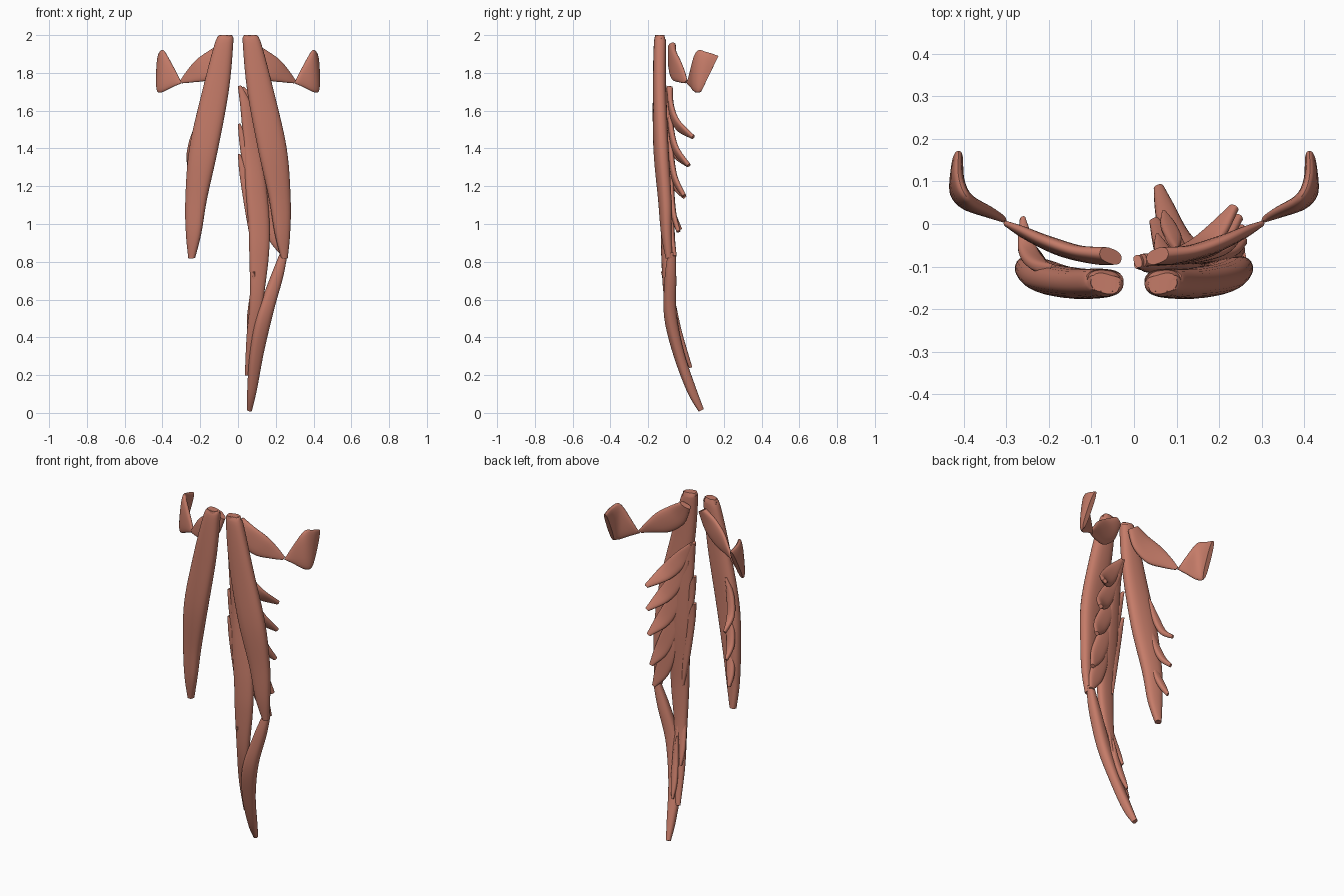
import bpy, bmesh, math
from mathutils import Vector

mat = bpy.data.materials.new("muscle_red")
mat.diffuse_color = (0.56, 0.20, 0.14, 1)
SIDES, STEPS = 24, 6


def spline(rows):
    """Catmull-Rom through rows of numbers."""
    pts = [rows[0]] + list(rows) + [rows[-1]]
    out = []
    for i in range(1, len(pts) - 2):
        for s in range(STEPS):
            t = s / STEPS
            out.append([0.5 * (2 * q + (r - p) * t + (2 * p - 5 * q + 4 * r - w) * t * t
                               + (3 * q - p - 3 * r + w) * t ** 3)
                        for p, q, r, w in zip(*pts[i - 1:i + 3])])
    return out + [list(rows[-1])]


def squarish(v):
    return math.copysign(abs(v) ** 0.8, v)


def strip(name, rows, side=1):
    """Loft a rounded flat section between two edges; row = edge a, edge b, thickness."""
    rows = spline(rows)
    mids = [(Vector(r[:3]) + Vector(r[3:6])) / 2 for r in rows]
    bm = bmesh.new()
    rings = []
    for i, r in enumerate(rows):
        half = (Vector(r[3:6]) - Vector(r[:3])) / 2
        tan = mids[min(i + 1, len(mids) - 1)] - mids[max(i - 1, 0)]
        nrm = half.cross(tan).normalized() * r[6] / 2
        ring = []
        for k in range(SIDES):
            a = 2 * math.pi * k / SIDES
            p = mids[i] + half * squarish(math.cos(a)) + nrm * squarish(math.sin(a))
            ring.append(bm.verts.new((p.x * side, p.y, min(max(p.z, 0), 2))))
        rings.append(ring)
    for r0, r1 in zip(rings, rings[1:]):
        for k in range(SIDES):
            n = (k + 1) % SIDES
            bm.faces.new((r0[k], r0[n], r1[n], r1[k]))
    bm.faces.new(rings[0])
    bm.faces.new(rings[-1])
    bmesh.ops.recalc_face_normals(bm, faces=bm.faces)
    me = bpy.data.meshes.new(name)
    bm.to_mesh(me)
    bm.free()
    me.shade_smooth()
    me.set_sharp_from_angle(angle=math.radians(40))
    me.materials.append(mat)
    ob = bpy.data.objects.new(name, me)
    bpy.context.collection.objects.link(ob)


def slip(name, path, width, side=1, thick=0.03):
    """Narrow muscle slip along a path, widest in the middle."""
    pts = [Vector(p) for p in path]
    d = pts[-1] - pts[0]
    across = Vector((-d.z, 0, d.x)).normalized()
    rows = []
    for i, p in enumerate(pts):
        w = width * (0.25 + 0.75 * math.sin(math.pi * i / (len(pts) - 1))) / 2
        rows.append((*(p - across * w), *(p + across * w), thick if i < len(pts) - 1 else thick * 0.7))
    strip(name, rows, side)


for side, tag in ((1, "right"), (-1, "left")):
    # long outer back muscle
    strip("long_muscle_" + tag, [
        (.03, -.135, 1.985, .105, -.13, 1.985, .05),
        (.025, -.14, 1.96, .125, -.135, 1.95, .065),
        (.048, -.145, 1.71, .188, -.135, 1.71, .07),
        (.105, -.145, 1.4, .258, -.12, 1.4, .075),
        (.165, -.125, 1.13, .278, -.10, 1.13, .065),
        (.195, -.115, .95, .275, -.095, .95, .05),
        (.228, -.095, .82, .262, -.085, .82, .035)], side)
    # raised top end of the long muscle
    strip("long_muscle_end_" + tag, [
        (.035, -.15, 2.0, .10, -.13, 2.0, .045),
        (.03, -.14, 1.97, .115, -.135, 1.96, .06),
        (.03, -.14, 1.9, .13, -.135, 1.9, .06)], side)
    # upper rib muscle behind it
    strip("upper_rib_muscle_" + tag, [
        (.03, -.085, 1.93, .08, -.065, 1.96, .035),
        (.07, -.085, 1.83, .15, -.06, 1.92, .035),
        (.15, -.07, 1.765, .22, -.035, 1.87, .035),
        (.24, -.035, 1.75, .27, -.01, 1.81, .025),
        (.295, -.005, 1.745, .305, .005, 1.76, .012)], side)
    # fan-shaped outer piece
    strip("outer_fan_" + tag, [
        (.30, .005, 1.745, .305, .015, 1.76, .012),
        (.345, .025, 1.725, .335, .03, 1.82, .025),
        (.395, .045, 1.70, .39, .06, 1.915, .035),
        (.418, .062, 1.695, .412, .11, 1.91, .035),
        (.422, .08, 1.70, .412, .172, 1.89, .028)], side)

# inner long muscle, right side only
strip("inner_long_muscle", [
    (.0, -.09, 1.73, .018, -.085, 1.73, .03),
    (.015, -.10, 1.6, .075, -.085, 1.62, .04),
    (.03, -.10, 1.4, .12, -.08, 1.4, .045),
    (.038, -.105, 1.2, .15, -.085, 1.2, .055),
    (.055, -.11, 1.0, .167, -.095, 1.0, .055),
    (.06, -.11, .83, .163, -.10, .83, .05),
    (.063, -.095, .6, .135, -.09, .6, .045),
    (.045, -.05, .4, .11, -.05, .4, .04),
    (.037, .0, .2, .06, .01, .2, .02)])

# lower tapering muscle
strip("lower_muscle", [
    (.225, -.08, .85, .262, -.07, .85, .04),
    (.165, -.09, .7, .238, -.075, .72, .06),
    (.095, -.09, .5, .185, -.075, .53, .065),
    (.062, -.045, .3, .135, -.03, .32, .055),
    (.05, .025, .12, .098, .035, .12, .05),
    (.048, .075, .015, .072, .085, .015, .03)])

# slips sweeping outward to the ribs, right side
for i, (rx, rz, tx, ty, tz) in enumerate([
        (.02, 1.72, .235, .038, 1.46), (.04, 1.62, .245, .015, 1.31),
        (.06, 1.5, .252, -.01, 1.15), (.09, 1.36, .255, -.04, .96),
        (.12, 1.2, .25, -.06, .83)]):
    dx, dz = tx - rx, tz - rz
    slip(f"rib_slip_right_{i}", [
        (rx, -.085, rz), (rx + dx * .33, -.078, rz + dz * .4),
        (rx + dx * .68, -.055 + ty * .3, rz + dz * .75), (tx, ty, tz)], .095)

# short hooks along the outer edge, left side
for i, (ty, tz) in enumerate([(.012, 1.31), (-.005, 1.14), (-.03, .97)]):
    slip(f"rib_hook_left_{i}", [
        (.19 + .01 * i, -.11, tz + .26), (.225, -.095, tz + .16),
        (.25, -.06, tz + .06), (.262, ty, tz)], .05, -1)

# pointed tongues on the inner edge
for i, z in enumerate((1.53, 1.37)):
    slip(f"spine_tongue_{i}", [
        (.006, -.09, z), (.03, -.095, z - .1), (.06, -.095, z - .3), (.08, -.09, z - .5)], .05)

# small slips at the lower back
for i, (x, y, z) in enumerate([(.055, -.03, .42), (.08, .0, .32), (.07, .025, .24)]):
    slip(f"lower_slip_{i}", [
        (x + .03, y - .09, z + .33), (x + .025, y - .062, z + .2),
        (x + .01, y - .028, z + .08), (x, y, z)], .04, 1, .025)
